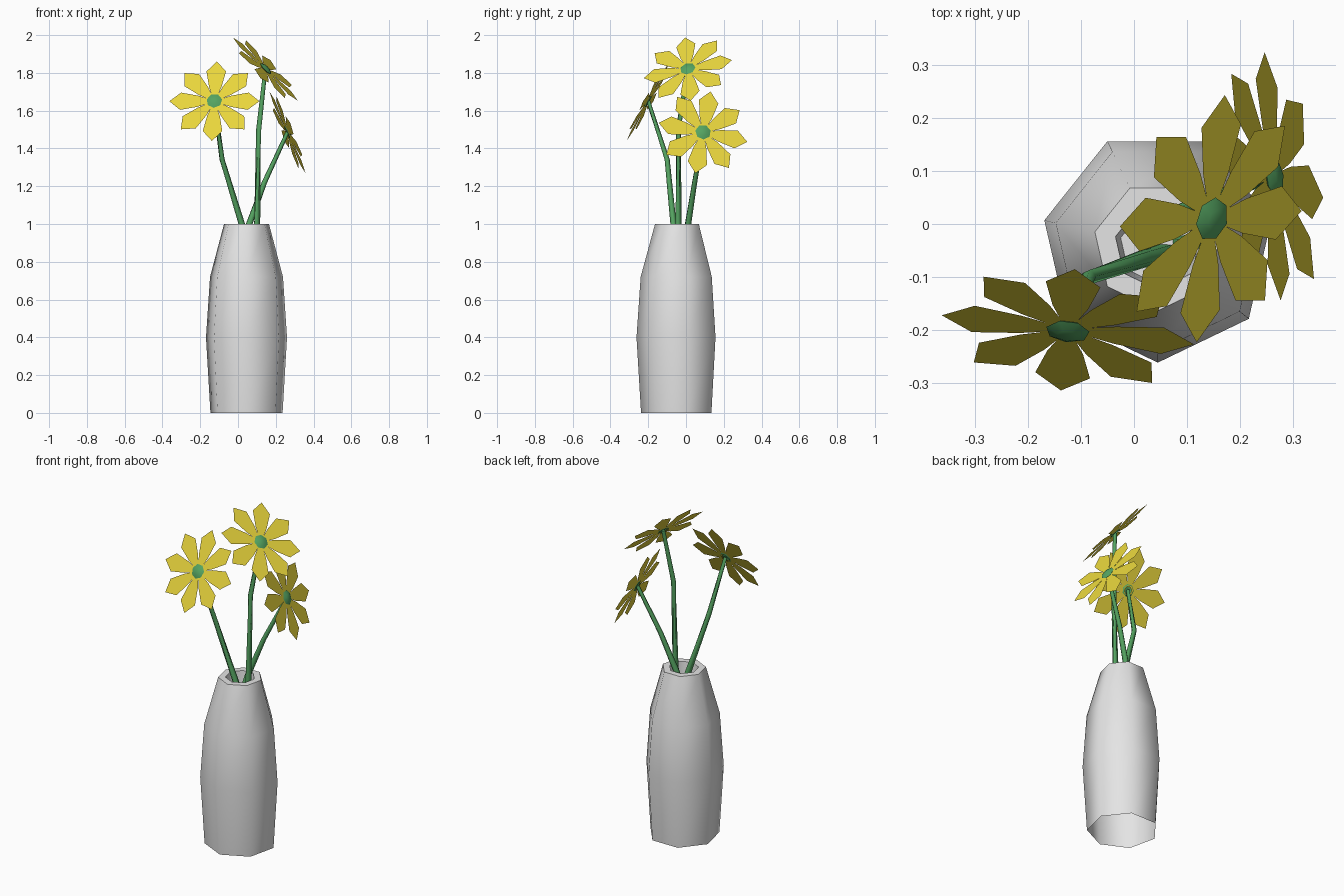
import bpy, bmesh
from math import sin, cos, pi, radians
from mathutils import Vector, Matrix

cube = bpy.data.objects.get("Cube")
if cube:
    bpy.data.objects.remove(cube)


def material(name, rgb):
    m = bpy.data.materials.new(name)
    m.use_nodes = True
    m.diffuse_color = (*rgb, 1)
    m.node_tree.nodes["Principled BSDF"].inputs["Base Color"].default_value = (*rgb, 1)
    return m


WHITE = material("pale ceramic", (0.78, 0.78, 0.78))
GREEN = material("stem green", (0.09, 0.37, 0.12))
YELLOW = material("petal yellow", (0.80, 0.66, 0.045))


def finish(name, bm, mat, smooth=None):
    mesh = bpy.data.meshes.new(name)
    bm.to_mesh(mesh)
    bm.free()
    mesh.materials.append(mat)
    ob = bpy.data.objects.new(name, mesh)
    bpy.context.collection.objects.link(ob)
    if smooth:
        bpy.ops.object.select_all(action='DESELECT')
        ob.select_set(True)
        bpy.context.view_layer.objects.active = ob
        bpy.ops.object.shade_smooth_by_angle(angle=radians(smooth))
    return ob


def loft(bm, rings, cap_end=True):
    """Skin a list of equally long point rings."""
    loops = [[bm.verts.new(p) for p in ring] for ring in rings]
    n = len(loops[0])
    for a, b in zip(loops, loops[1:]):
        for i in range(n):
            j = (i + 1) % n
            bm.faces.new((a[i], a[j], b[j], b[i]))
    if cap_end:
        bm.faces.new(loops[-1])


def ring(center, radius, sides, rot=None, start=-pi / 2):
    rot = rot or Matrix.Identity(3)
    turn = 2 * pi / sides
    return [Vector(center) + rot @ Vector((radius * cos(start + i * turn),
                                           radius * sin(start + i * turn), 0))
            for i in range(sides)]


# Vase: seven-sided shell, open underneath, with a flat rim and inner cup
bm = bmesh.new()
profile = [(0, 0.196), (0.4, 0.22), (0.72, 0.198), (1.0, 0.122), (1.0, 0.082), (0.88, 0.072)]
loft(bm, [ring((0.045, -0.042, z), r, 7) for z, r in profile])
finish("vase", bm, WHITE, 60)


def stem(name, path):
    points = [Vector(p) for p in path]
    bm = bmesh.new()
    rings = []
    for i, p in enumerate(points):
        along = points[min(i + 1, len(points) - 1)] - points[max(i - 1, 0)]
        rot = along.to_track_quat('Z', 'Y').to_matrix()
        rings.append(ring(p, 0.021 - 0.010 * i / (len(points) - 1), 5, rot))
    loft(bm, rings)
    finish(name, bm, GREEN, 80)


def flower(name, center, normal, phase):
    n = Vector(normal).normalized()
    side = Vector((0, 0, 1)).cross(n).normalized()
    frame = Matrix((side, n.cross(side), n)).transposed()
    c = Vector(center)
    # Eight flat pointed petals
    outline = [(0.02, -0.010), (0.09, -0.034), (0.18, -0.052), (0.24, 0),
               (0.18, 0.052), (0.09, 0.034), (0.02, 0.010)]
    bm = bmesh.new()
    for k in range(8):
        spin = Matrix.Rotation(radians(phase + 45 * k), 3, 'Z')
        bm.faces.new([bm.verts.new(c + frame @ spin @ Vector((x, y, 0))) for x, y in outline])
    finish(name + "_petals", bm, YELLOW)
    # Low domed heart
    bm = bmesh.new()
    loft(bm, [ring(c + n * h, r, 7, frame) for h, r in ((-0.004, 0.03), (0.004, 0.042), (0.014, 0.02))])
    finish(name + "_heart", bm, GREEN, 80)


# Three blooms with bent, tapering stems
blooms = [
    ("front_flower", (-0.125, -0.2, 1.65), (-0.10, -0.87, 0.48), 0,
     [(0.06, -0.055, 0.87), (0.02, -0.065, 1.0), (-0.085, -0.1, 1.34)]),
    ("tall_flower", (0.145, 0.01, 1.82), (0.69, -0.22, 0.69), 16,
     [(0.09, -0.04, 0.87), (0.1, -0.04, 1.0), (0.11, -0.04, 1.5)]),
    ("side_flower", (0.262, 0.09, 1.485), (0.92, 0.14, 0.38), -13,
     [(0.025, -0.005, 0.87), (0.06, 0.01, 1.0), (0.14, 0.045, 1.22)]),
]
for name, center, normal, phase, path in blooms:
    flower(name, center, normal, phase)
    stem(name + "_stem", path + [center])
